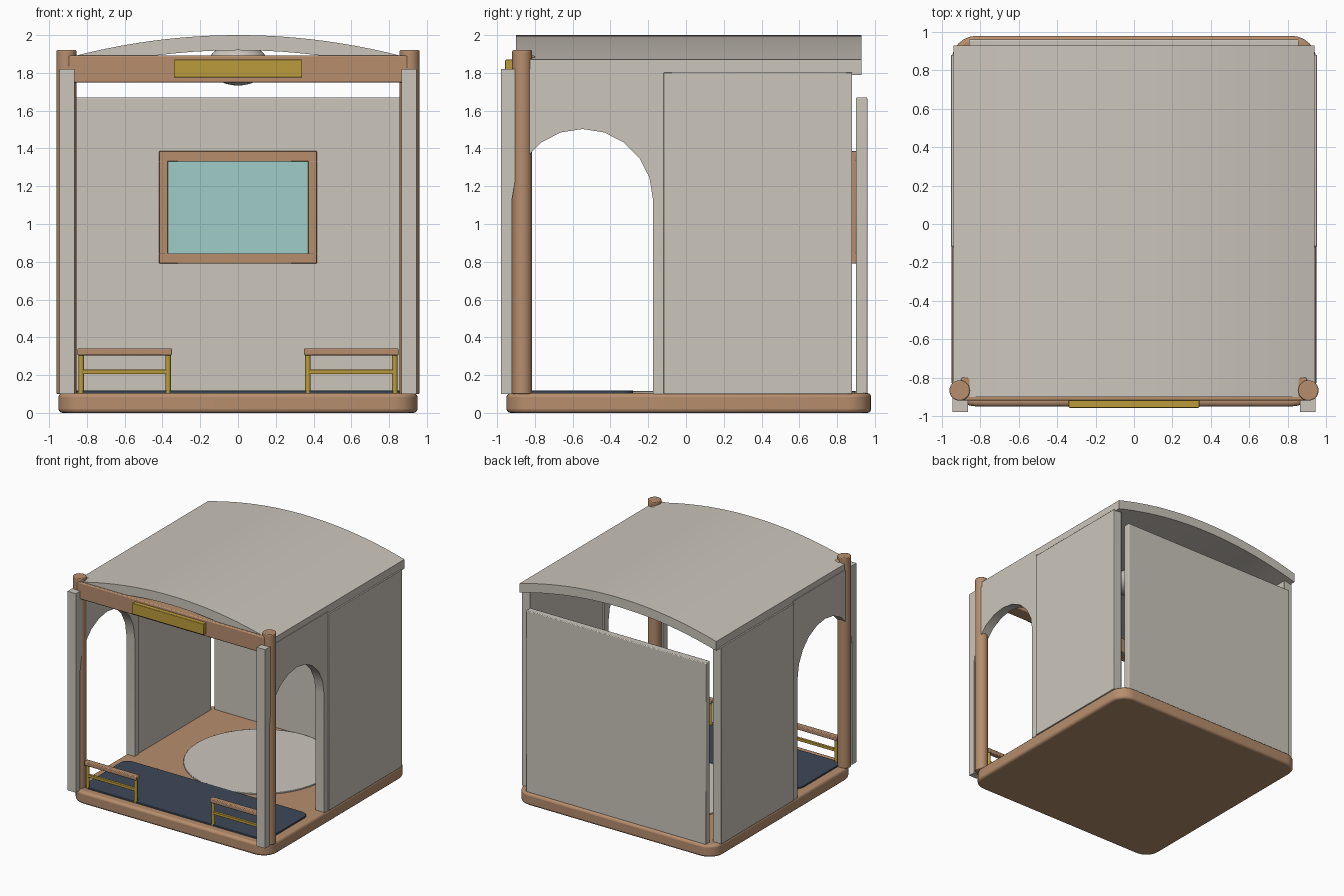
import bpy, bmesh
from math import sin, cos, pi, radians

cube = bpy.data.objects.get("Cube")
if cube:
    bpy.data.objects.remove(cube)


def material(name, rgb):
    m = bpy.data.materials.new(name)
    m.use_nodes = True
    m.diffuse_color = (*rgb, 1)
    m.node_tree.nodes["Principled BSDF"].inputs["Base Color"].default_value = (*rgb, 1)
    return m


PLASTER = material("warm_grey_plaster", (0.60, 0.56, 0.50))
WOOD = material("tan_wood", (0.47, 0.27, 0.155))
BRASS = material("brass", (0.50, 0.33, 0.045))
GLASS = material("teal_glass", (0.35, 0.61, 0.58))
MAT = material("navy_mat", (0.045, 0.065, 0.095))
RUG = material("pale_rug", (0.60, 0.56, 0.51))


def finish(obj, mat, bevel=0.0, segments=2):
    obj.data.materials.append(mat)
    if bevel:
        mod = obj.modifiers.new("soft_edges", "BEVEL")
        mod.width, mod.segments = bevel, segments
        mod.limit_method, mod.angle_limit = "ANGLE", radians(40)
    bpy.ops.object.select_all(action="DESELECT")
    obj.select_set(True)
    bpy.context.view_layer.objects.active = obj
    bpy.ops.object.shade_smooth_by_angle(angle=radians(35))
    return obj


def extrude(name, points, vector, mat, bevel=0.0, segments=2):
    """Solid made by sweeping a closed outline along a vector."""
    bm = bmesh.new()
    face = bm.faces.new([bm.verts.new(p) for p in points])
    res = bmesh.ops.extrude_face_region(bm, geom=[face])
    moved = [v for v in res["geom"] if isinstance(v, bmesh.types.BMVert)]
    bmesh.ops.translate(bm, verts=moved, vec=vector)
    bmesh.ops.recalc_face_normals(bm, faces=bm.faces[:])
    mesh = bpy.data.meshes.new(name)
    bm.to_mesh(mesh)
    bm.free()
    obj = bpy.data.objects.new(name, mesh)
    bpy.context.collection.objects.link(obj)
    return finish(obj, mat, bevel, segments)


def box(name, x, y, z, mat, bevel=0.004):
    pts = [(x[0], y[0], z[0]), (x[1], y[0], z[0]), (x[1], y[1], z[0]), (x[0], y[1], z[0])]
    return extrude(name, pts, (0, 0, z[1] - z[0]), mat, bevel)


def rounded_slab(name, x, y, z, radius, mat, bevel):
    pts = []
    for i, (sx, sy) in enumerate([(1, 1), (-1, 1), (-1, -1), (1, -1)]):
        cx = (x[1] - radius) if sx > 0 else (x[0] + radius)
        cy = (y[1] - radius) if sy > 0 else (y[0] + radius)
        for k in range(7):
            a = (i + k / 6) * pi / 2
            pts.append((cx + radius * cos(a), cy + radius * sin(a), z[0]))
    return extrude(name, pts, (0, 0, z[1] - z[0]), mat, bevel, 3)


def cylinder(name, loc, radius, depth, mat, bevel=0.004, sides=32):
    bpy.ops.mesh.primitive_cylinder_add(vertices=sides, radius=radius, depth=depth, location=loc)
    obj = bpy.context.object
    obj.name = name
    return finish(obj, mat, bevel)


def span(side, a, b):
    return sorted((side * a, side * b))


# Base, floor mat and round rug
rounded_slab("base", (-0.95, 0.95), (-0.95, 0.98), (0, 0.105), 0.13, WOOD, 0.02)
rounded_slab("entrance_mat", (-0.88, 0.88), (-0.88, -0.28), (0.1, 0.118), 0.07, MAT, 0.004)
cylinder("round_rug", (0, 0.3, 0.108), 0.6, 0.014, RUG, 0.003, 48)

# Curved roof
N = 24
xs = [-0.94 + 1.88 * i / N for i in range(N + 1)]
arc = [(x, -0.9, 2 - 0.13 * (x / 0.94) ** 2) for x in xs]
under = [(x, y, z - 0.08) for x, y, z in reversed(arc)]
extrude("roof", arc + under, (0, 1.83, 0), PLASTER)

# Side walls with arches, and corner posts
for side, label in ((1, "left"), (-1, "right")):
    outline = [(-0.98, 0.1), (-0.98, 1.82), (-0.12, 1.82), (-0.12, 0.1), (-0.175, 0.1)]
    for k in range(11):
        a = k * pi / 10
        outline.append((-0.548 + 0.373 * cos(a), 1.13 + 0.373 * sin(a)))
    outline.append((-0.921, 0.1))
    extrude(label + "_arch_wall", [(side * 0.865, y, z) for y, z in outline],
            (side * 0.08, 0, 0), PLASTER)
    box(label + "_rear_wall", span(side, 0.873, 0.953), (-0.118, 0.88), (0.1, 1.803), PLASTER)
    cylinder(label + "_post", (side * 0.908, -0.867, 1.01), 0.053, 1.82, WOOD, 0.006)

    # Low railing beside the entrance
    box(label + "_railing_top", span(side, 0.35, 0.85), (-0.89, -0.844), (0.305, 0.341), WOOD, 0.006)
    box(label + "_railing_bar", span(side, 0.365, 0.835), (-0.879, -0.855), (0.205, 0.229), BRASS, 0.003)
    for x, end in ((0.37, "inner"), (0.83, "outer")):
        cylinder(f"{label}_railing_{end}_leg", (side * x, -0.867, 0.205), 0.015, 0.21, BRASS, 0, 12)

# Back wall with framed window on its inner face
box("back_wall", (-0.86, 0.86), (0.9, 0.96), (0.1, 1.67), PLASTER, 0.006)
for z, end in (((0.79, 0.845), "bottom"), ((1.33, 1.387), "top")):
    box("window_frame_" + end, (-0.417, 0.417), (0.876, 0.902), z, WOOD)
for side, label in ((1, "left"), (-1, "right")):
    box("window_frame_" + label, span(side, 0.37, 0.417), (0.876, 0.902), (0.84, 1.335), WOOD)
box("window_glass", (-0.372, 0.372), (0.892, 0.9), (0.843, 1.332), GLASS, 0)

# Front beam with blank plaque
box("front_beam", (-0.9, 0.9), (-0.92, -0.8), (1.748, 1.892), WOOD, 0.008)
box("beam_plaque", (-0.34, 0.34), (-0.957, -0.915), (1.775, 1.87), BRASS)

# Dome lamp under the roof
bpy.ops.mesh.primitive_uv_sphere_add(segments=32, ring_count=16, radius=0.16, location=(0, 0, 1.88))
lamp = bpy.context.object
lamp.name = "ceiling_lamp"
lamp.scale.z = 0.7
lamp.location.z = 1.845
finish(lamp, RUG)
